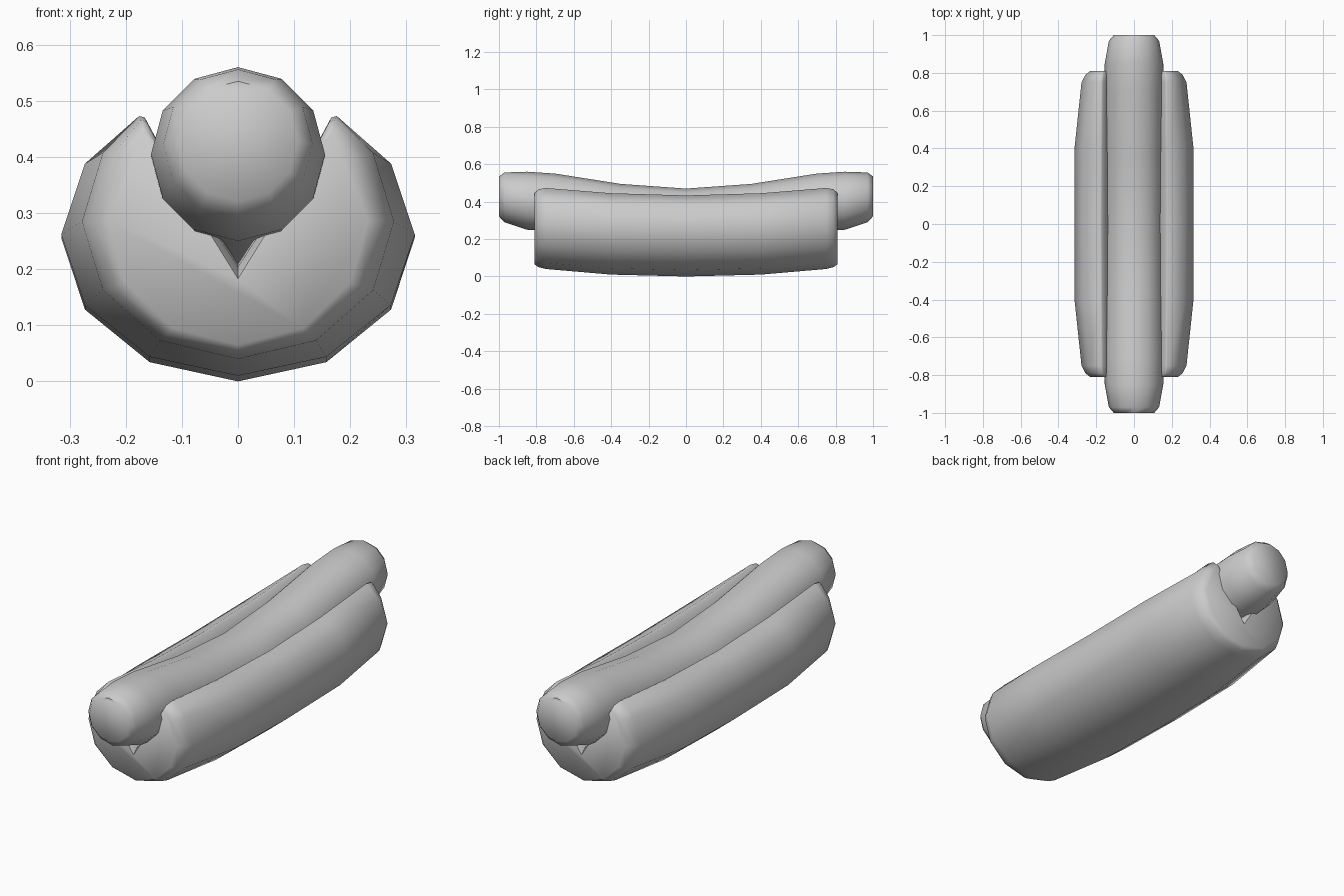
import bpy, bmesh
from math import sin, cos, pi, radians

if "Cube" in bpy.data.objects:
    bpy.data.objects.remove(bpy.data.objects["Cube"])


def loft(name, rings):
    """Bridge closed rings of points into a capped, smooth solid."""
    bm = bmesh.new()
    loops = [[bm.verts.new(p) for p in ring] for ring in rings]
    n = len(loops[0])
    for a, b in zip(loops, loops[1:]):
        for i in range(n):
            j = (i + 1) % n
            bm.faces.new((a[i], a[j], b[j], b[i]))
    bm.faces.new(loops[0])
    bm.faces.new(loops[-1])
    bmesh.ops.recalc_face_normals(bm, faces=bm.faces)
    mesh = bpy.data.meshes.new(name)
    bm.to_mesh(mesh)
    bm.free()
    ob = bpy.data.objects.new(name, mesh)
    bpy.context.collection.objects.link(ob)
    bpy.ops.object.select_all(action='DESELECT')
    ob.select_set(True)
    bpy.context.view_layer.objects.active = ob
    bpy.ops.object.shade_smooth_by_angle(angle=radians(55))
    return ob


def both_ways(stations):
    """Repeat the stations from the middle outwards toward -y."""
    return [(-s[0], *s[1:]) for s in reversed(stations[1:])] + stations


# Sausage: 12-sided tube curving up at both ends (y, centre z, radius)
sausage = both_ways([(0, .315, .155), (.35, .34, .155), (.7, .395, .155),
                     (.85, .405, .155), (.97, .423, .133), (1.0, .428, .107)])
loft("sausage", [[(r * sin(i * pi / 6), y, z + r * cos(i * pi / 6)) for i in range(12)]
                 for y, z, r in sausage])


# Bun: elliptical underside with a V-shaped slit along the top
def bun_ring(y, rx, zc, rz, tx, tz):
    half = [(tx - .03, tz - .04), (tx - .01, tz - .003), (tx, tz)]
    half += [(rx * sin(a), zc - rz * cos(a)) for a in (pi * 2 / 3, pi / 2, pi / 3, pi / 6)]
    slit = (0, y, min(.21, tz - .262))
    bottom = (0, y, zc - rz)
    return ([slit] + [(x, y, z) for x, z in half] + [bottom]
            + [(-x, y, z) for x, z in reversed(half)])


# y, half width, centre z, half height, lip x, lip z
bun = both_ways([(0, .315, .256, .256, .18, .433), (.4, .315, .262, .252, .178, .445),
                 (.75, .278, .285, .245, .176, .473), (.79, .258, .286, .236, .173, .466),
                 (.81, .232, .287, .222, .168, .445)])
loft("bun", [bun_ring(*s) for s in bun])
